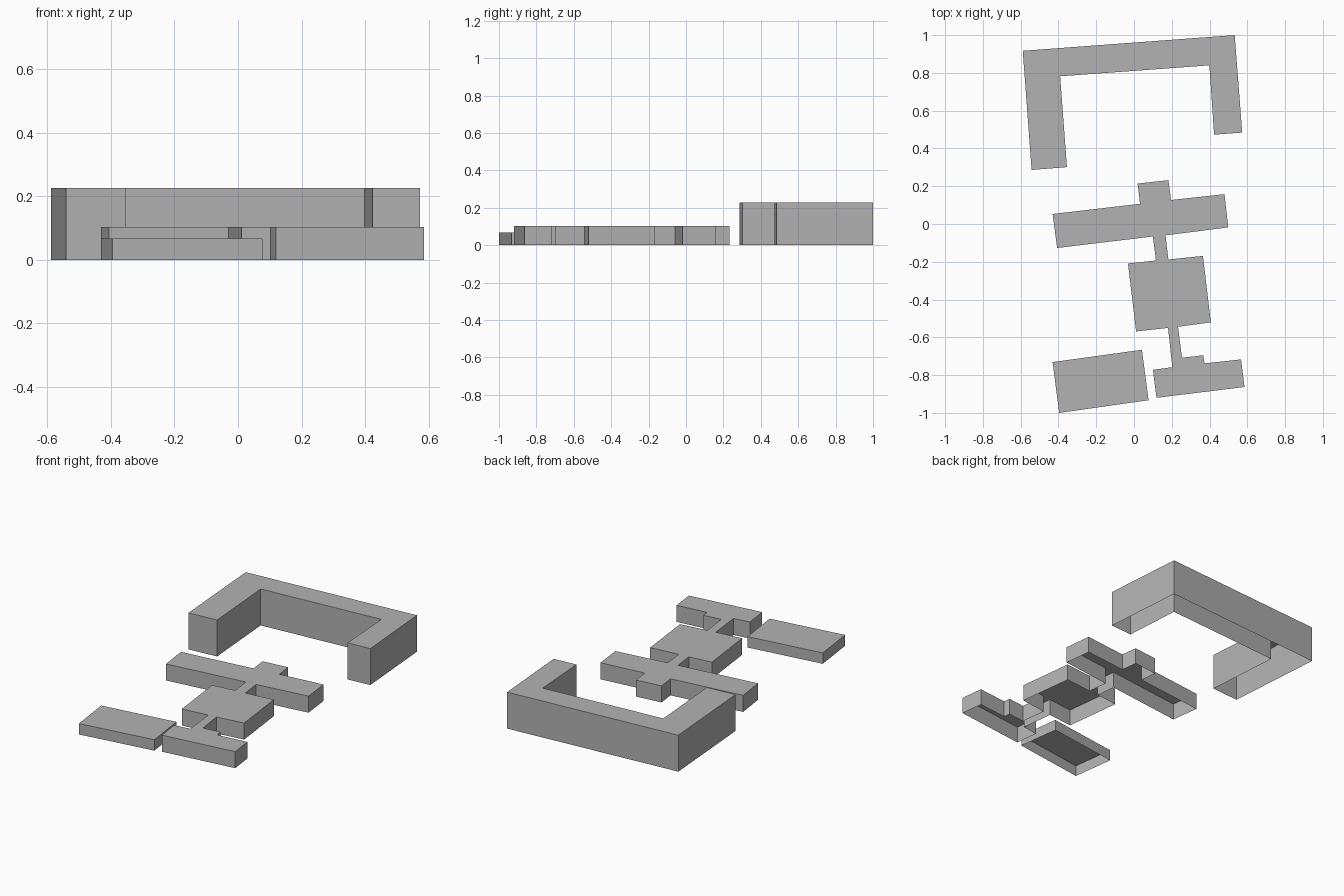
import bpy
import bmesh

cube = bpy.data.objects.get("Cube")
if cube:
    bpy.data.objects.remove(cube, do_unlink=True)

# One plain grey for every block
grey = (0.45, 0.45, 0.45, 1.0)
material = bpy.data.materials.new("plain grey")
material.use_nodes = True
material.diffuse_color = grey
for node in material.node_tree.nodes:
    if node.type == "BSDF_PRINCIPLED":
        node.inputs["Base Color"].default_value = grey


def add_block(name, outline, height):
    """Raise a clockwise footprint into walls and a flat roof, open underneath."""
    bm = bmesh.new()
    base = [bm.verts.new((x, y, 0)) for x, y in reversed(outline)]
    eaves = [bm.verts.new((v.co.x, v.co.y, height)) for v in base]
    for i in range(len(base)):
        j = (i + 1) % len(base)
        bm.faces.new((base[i], base[j], eaves[j], eaves[i]))
    roof = bm.faces.new(eaves)
    bm.normal_update()
    bmesh.ops.triangulate(bm, faces=[roof])
    mesh = bpy.data.meshes.new(name)
    bm.to_mesh(mesh)
    bm.free()
    mesh.materials.append(material)
    block = bpy.data.objects.new(name, mesh)
    bpy.context.scene.collection.objects.link(block)
    return block


# Tall U-shaped building around the rear court
courtyard_building = [
    (-.589, .917), (.533, 1), (.573, .484), (.424, .473),
    (.399, .84), (-.391, .782), (-.355, .301), (-.542, .286),
]

# Middle complex: rear bar, square hall and front wing joined by corridors
rear_bar_back = [
    (-.431, .053), (.032, .107), (.019, .214), (.182, .232),
    (.196, .127), (.479, .158), (.499, -.018), (.167, -.06),
]
hall_left_side = [(.182, -.188), (.365, -.169), (.407, -.521), (.233, -.544)]
front_wing = [
    (.254, -.708), (.367, -.695), (.373, -.738), (.567, -.717),
    (.585, -.863), (.119, -.92), (.1, -.772), (.203, -.758),
]
hall_right_side = [(.18, -.55), (.011, -.569), (-.032, -.209), (.116, -.193)]
rear_bar_front = [(.1, -.066), (-.407, -.127)]
linked_complex = (rear_bar_back + hall_left_side + front_wing
                  + hall_right_side + rear_bar_front)

# Low detached annex at the front
annex = [(-.431, -.731), (.042, -.666), (.077, -.933), (-.396, -1)]

add_block("courtyard_building", courtyard_building, 0.227)
add_block("linked_complex", linked_complex, 0.103)
add_block("front_annex", annex, 0.068)
